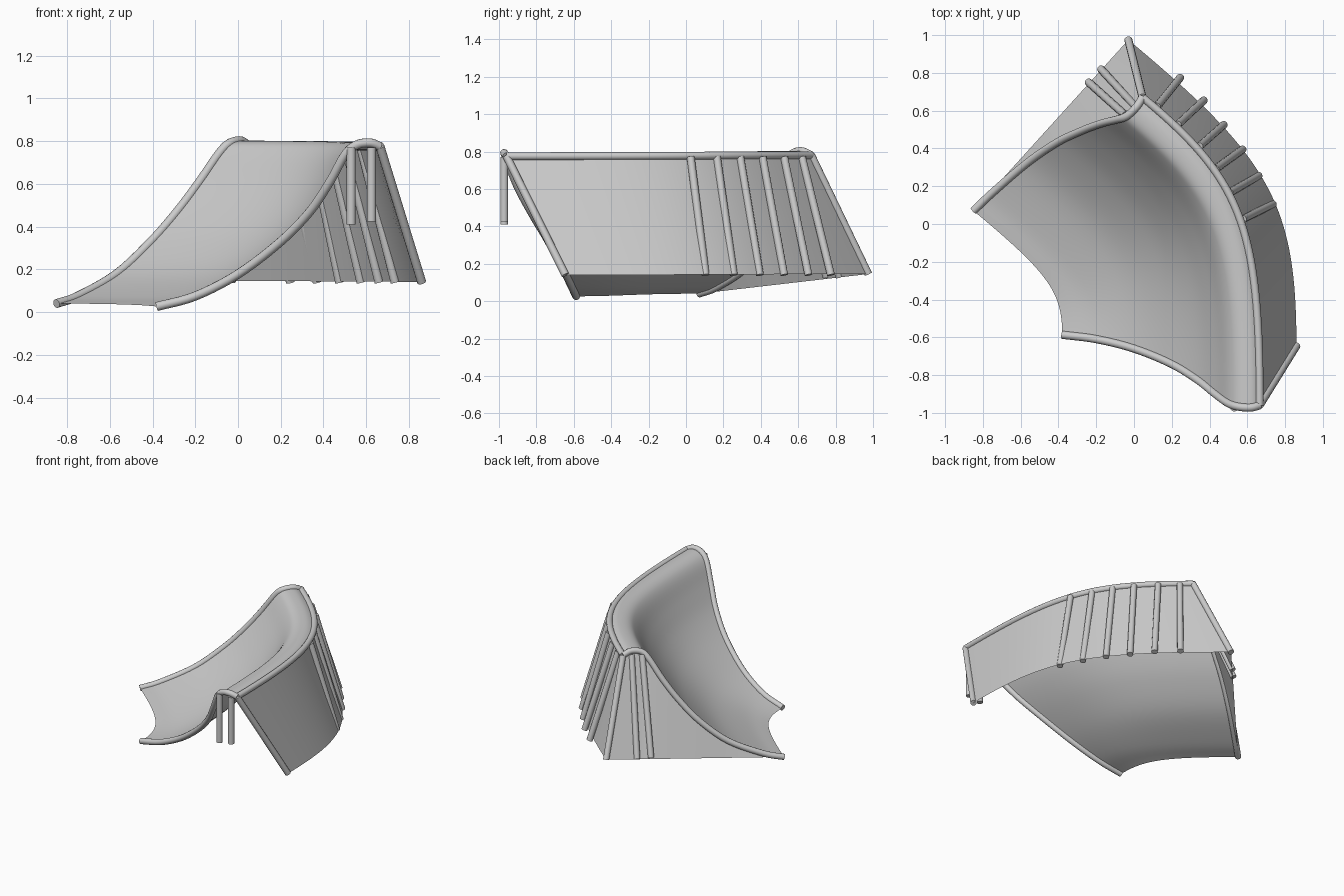
import bpy
from mathutils import Vector as V
from mathutils.geometry import intersect_point_line

if "Cube" in bpy.data.objects:
    bpy.data.objects.remove(bpy.data.objects["Cube"])

R = 0.021          # tube radius
DIR_B = V((-0.77, 0.64))  # path heading at the back end; front end heads to +y

# End profiles: foot of the ramp, up to the lip, then outer foot of the back slope
FRONT = [(-.38, -.587, .026), (-.2, -.61, .075), (0, -.66, .178), (.196, -.74, .327),
         (.336, -.825, .47), (.43, -.9, .61), (.5, -.95, .735), (.556, -.968, .783),
         (.62, -.972, .792), (.665, -.96, .775)]
BACK = [(-.85, .07, .04), (-.75, .165, .075), (-.57, .32, .178), (-.41, .43, .327),
        (-.285, .49, .47), (-.18, .53, .61), (-.09, .553, .74), (-.04, .57, .79),
        (.013, .62, .802), (.045, .67, .78)]
FRONT_FOOT, BACK_FOOT = V((.86, -.645, .14)), V((-.03, .975, .145))


def smooth(points, n=5):
    """Catmull-Rom curve through the points."""
    p = [V(q) for q in points]
    p = [2 * p[0] - p[1]] + p + [2 * p[-1] - p[-2]]
    out = []
    for a, b, c, d in zip(p, p[1:], p[2:], p[3:]):
        for k in range(n):
            t = k / n
            out.append(0.5 * (2 * b + (c - a) * t + (2 * a - 5 * b + 4 * c - d) * t * t
                              + (3 * b - a - 3 * c + d) * t ** 3))
    return out + [p[-2]]


def contour(a, b, n=40, f=0.85):
    """Plan curve from front point a to back point b, tangent to both headings."""
    corner = V((a.x, b.y - DIR_B.y * (a.x - b.x) / -DIR_B.x, 0))
    c1, c2 = a.lerp(corner, f), b.lerp(corner, f)
    out = []
    for k in range(n + 1):
        t = k / n
        s = 1 - t
        q = s ** 3 * a + 3 * s * s * t * c1 + 3 * s * t * t * c2 + t ** 3 * b
        q.z = a.z + (b.z - a.z) * (s * t * t * 3 + t ** 3)
        out.append(q)
    return out


def sheet(name, rows):
    """Quad sheet from equal rows of points."""
    n = len(rows[0])
    verts = [p for r in rows for p in r]
    faces = [(i * n + j, (i + 1) * n + j, (i + 1) * n + j + 1, i * n + j + 1)
             for i in range(len(rows) - 1) for j in range(n - 1)]
    me = bpy.data.meshes.new(name)
    me.from_pydata(verts, [], faces)
    ob = bpy.data.objects.new(name, me)
    bpy.context.collection.objects.link(ob)
    bpy.ops.object.select_all(action='DESELECT')
    ob.select_set(True)
    bpy.context.view_layer.objects.active = ob
    bpy.ops.object.shade_smooth_by_angle()
    return ob


def tube(name, points):
    cu = bpy.data.curves.new(name, 'CURVE')
    cu.dimensions = '3D'
    cu.bevel_depth, cu.bevel_resolution, cu.use_fill_caps = R, 4, True
    sp = cu.splines.new('POLY')
    sp.points.add(len(points) - 1)
    for sp_pt, p in zip(sp.points, points):
        sp_pt.co = (*p, 1)
    ob = bpy.data.objects.new(name, cu)
    bpy.context.collection.objects.link(ob)
    return ob


front, back = smooth(FRONT), smooth(BACK)

# Curved riding surface with rolled deck, and the sloping outer wall
sheet("ramp_surface", [contour(a, b) for a, b in zip(front, back)])
lip = contour(front[-1], back[-1])
sheet("outer_wall", [lip, contour(FRONT_FOOT, BACK_FOOT)])

# Leaning side panel closing the back end
edge = back + [BACK_FOOT]
base = [intersect_point_line(p, back[0], BACK_FOOT)[0] for p in edge]
sheet("side_panel", [[b, p] for b, p in zip(base[::-1], edge[::-1])][::-1])

# Tubular rails on both ends and along the lip
tube("front_rail", front)
tube("back_rail", back)
tube("lip_rail", lip)
tube("front_wall_rail", [front[-1], FRONT_FOOT])
tube("back_wall_rail", [back[-1], BACK_FOOT])

# Support ribs: outer wall, side panel, and hanging front posts
ribs = [((.575, .025), (.735, .105)), ((.505, .165), (.66, .255)), ((.43, .29), (.575, .395)),
        ((.345, .41), (.475, .525)), ((.23, .525), (.37, .655)), ((.12, .62), (.245, .775))]
for i, (top, foot) in enumerate(ribs):
    tube(f"wall_rib_{i + 1}", [V((*top, .77)), V((*foot, .14))])
for i, (top, foot) in enumerate([((-.045, .575), (-.24, .75)), ((.01, .62), (-.175, .82))]):
    tube(f"panel_rib_{i + 1}", [V((*top, .775)), V((*foot, .13))])
for i, (x, z) in enumerate([(.53, .41), (.625, .425)]):
    tube(f"front_post_{i + 1}", [V((x, -.972, .77)), V((x, -.972, z))])
